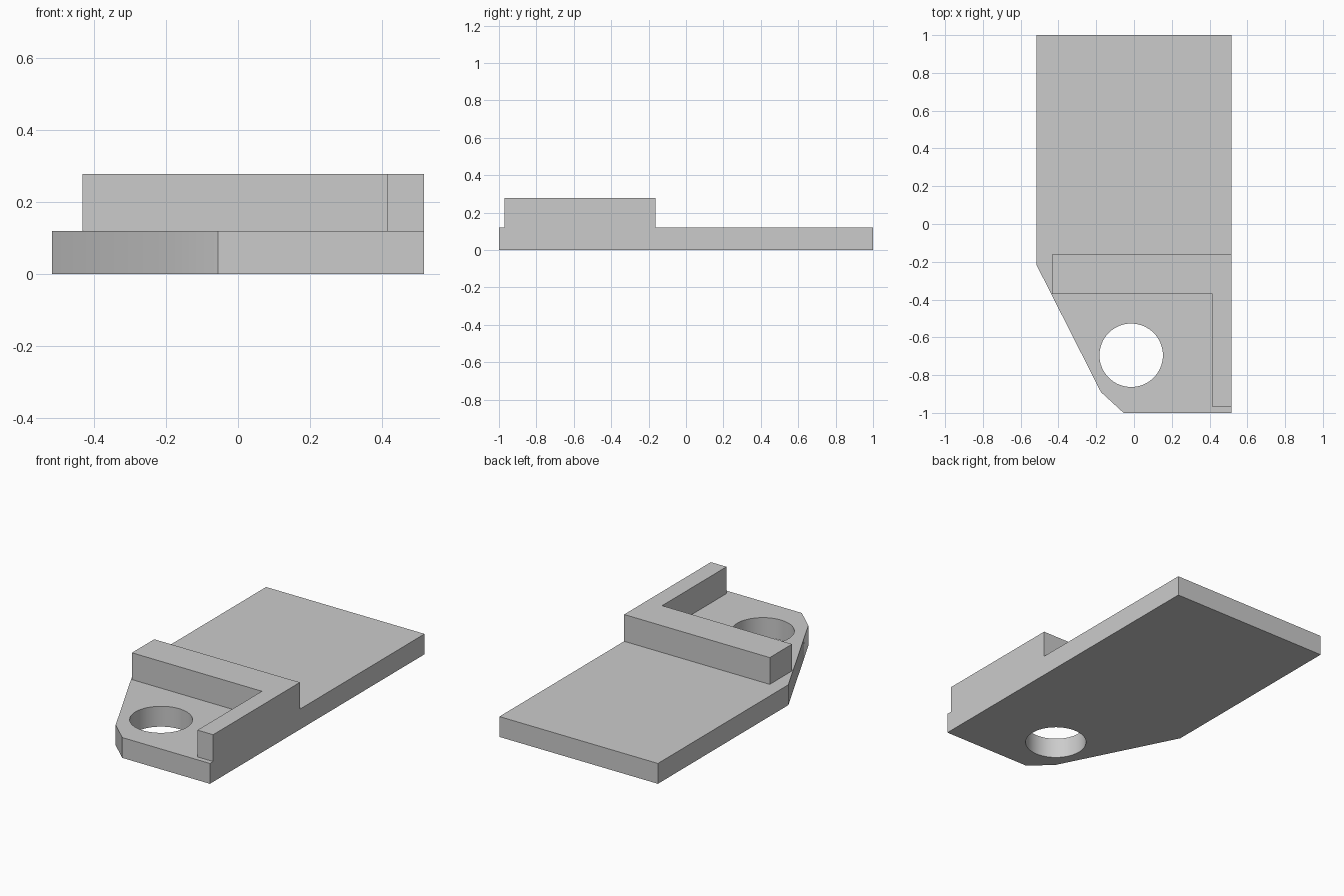
import bpy
import bmesh
from mathutils import Matrix

old = bpy.data.objects.get("Cube")
if old:
    bpy.data.objects.remove(old, do_unlink=True)

grey = bpy.data.materials.new("light_grey")
grey.use_nodes = True
colour = (0.6, 0.6, 0.6, 1)
grey.diffuse_color = colour
grey.node_tree.nodes["Principled BSDF"].inputs["Base Color"].default_value = colour


def prism(name, outline, bottom, top):
    """Extrude a counter-clockwise plan outline between two heights."""
    bm = bmesh.new()
    base = bm.faces.new([bm.verts.new((x, y, bottom)) for x, y in outline])
    up = bmesh.ops.extrude_face_region(bm, geom=[base], use_keep_orig=True)
    verts = [v for v in up["geom"] if isinstance(v, bmesh.types.BMVert)]
    bmesh.ops.translate(bm, verts=verts, vec=(0, 0, top - bottom))
    bmesh.ops.recalc_face_normals(bm, faces=bm.faces)
    return finish(name, bm)


def finish(name, bm):
    mesh = bpy.data.meshes.new(name)
    bm.to_mesh(mesh)
    bm.free()
    mesh.materials.append(grey)
    obj = bpy.data.objects.new(name, mesh)
    bpy.context.collection.objects.link(obj)
    return obj


SIDE = 0.517
PLATE_TOP = 0.12
WALL_TOP = 0.278

# Base plate with a tapered front corner
plate = prism("base_plate", [
    (-0.055, -1), (SIDE, -1), (SIDE, 1), (-SIDE, 1), (-SIDE, -0.215), (-0.175, -0.89),
], 0, PLATE_TOP)

# Round through hole
bm = bmesh.new()
bmesh.ops.create_cone(bm, cap_ends=True, segments=64, radius1=0.168, radius2=0.168,
                      depth=1, matrix=Matrix.Translation((-0.015, -0.695, 0)))
cutter = finish("hole_cutter", bm)
cutter.hide_render = True
cut = plate.modifiers.new("hole", "BOOLEAN")
cut.operation = "DIFFERENCE"
cut.solver = "EXACT"
cut.object = cutter
bpy.context.view_layer.objects.active = plate
plate.select_set(True)
bpy.ops.object.modifier_apply(modifier=cut.name)
bpy.data.objects.remove(cutter, do_unlink=True)
bpy.ops.object.shade_smooth_by_angle(angle=0.4)

# Raised L-shaped wall
prism("corner_wall", [
    (0.415, -0.97), (SIDE, -0.97), (SIDE, -0.162), (-0.433, -0.162),
    (-0.433, -0.37), (0.415, -0.37),
], PLATE_TOP, WALL_TOP)
